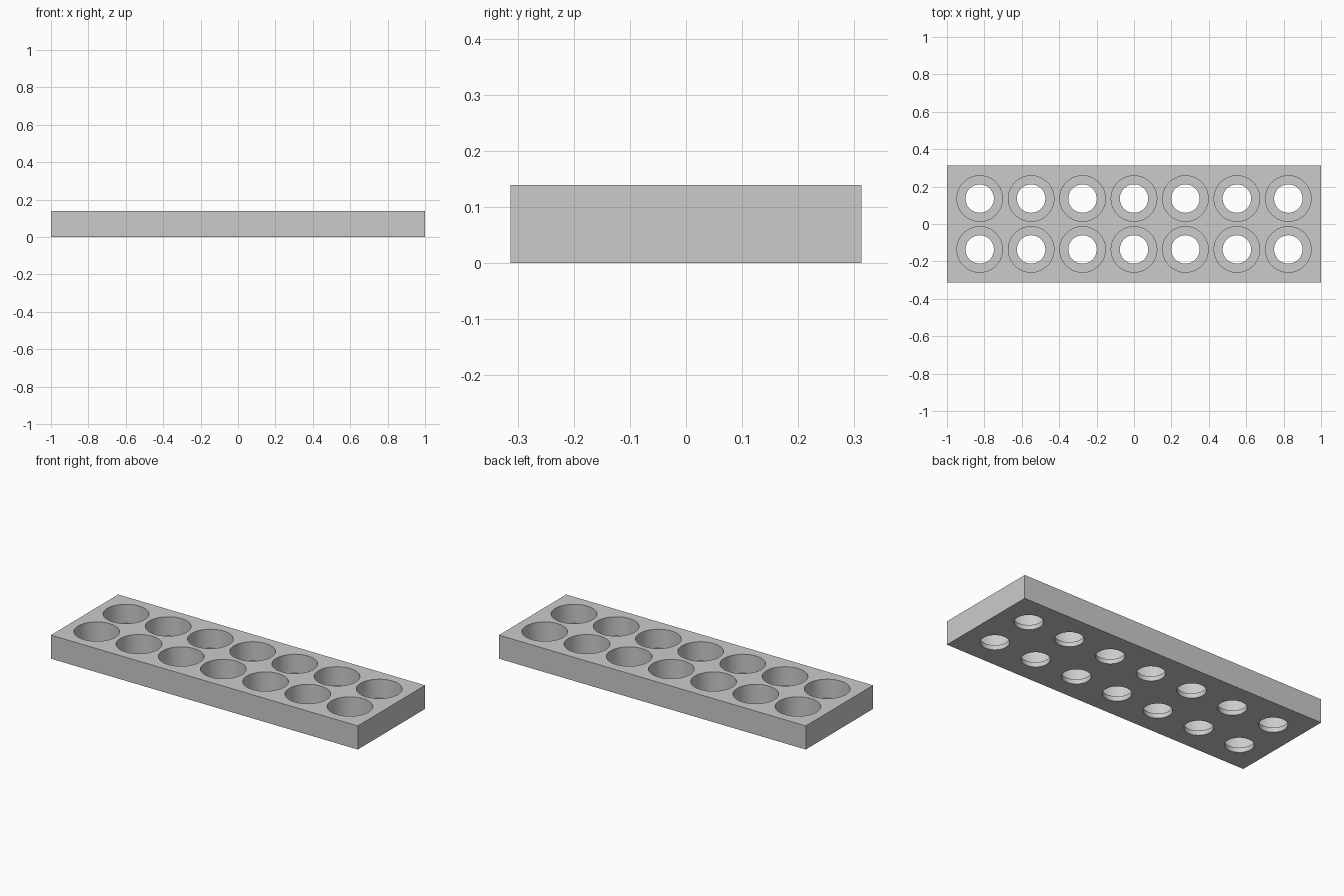
import bpy, bmesh, math

if "Cube" in bpy.data.objects:
    bpy.data.objects.remove(bpy.data.objects["Cube"])

LENGTH, WIDTH, HEIGHT = 2.0, 0.626, 0.139
PITCH, ROW_Y = 0.275, 0.136
BORE_R, HOLE_R, FLOOR = 0.122, 0.076, 0.0275
SIDES = 64


def new_object(name, bm):
    bmesh.ops.recalc_face_normals(bm, faces=bm.faces)
    mesh = bpy.data.meshes.new(name)
    bm.to_mesh(mesh)
    bm.free()
    obj = bpy.data.objects.new(name, mesh)
    bpy.context.collection.objects.link(obj)
    return obj


def add_stepped_plug(bm, cx, cy):
    """Closed plug: narrow through hole below, wide bore above."""
    profile = [(HOLE_R, -0.05), (HOLE_R, FLOOR), (BORE_R, FLOOR), (BORE_R, HEIGHT + 0.05)]
    angles = [2 * math.pi * i / SIDES for i in range(SIDES)]
    rings = [[bm.verts.new((cx + r * math.cos(a), cy + r * math.sin(a), z)) for a in angles]
             for r, z in profile]
    for low, high in zip(rings, rings[1:]):
        for i in range(SIDES):
            j = (i + 1) % SIDES
            bm.faces.new((low[i], low[j], high[j], high[i]))
    bm.faces.new(rings[0][::-1])
    bm.faces.new(rings[-1])


# Solid block
bm = bmesh.new()
bmesh.ops.create_cube(bm, size=1)
for v in bm.verts:
    v.co = (v.co.x * LENGTH, v.co.y * WIDTH, (v.co.z + 0.5) * HEIGHT)
tray = new_object("tray_block", bm)

grey = bpy.data.materials.new("light grey")
grey.diffuse_color = (0.6, 0.6, 0.6, 1)
grey.use_nodes = True
grey.node_tree.nodes["Principled BSDF"].inputs["Base Color"].default_value = grey.diffuse_color
tray.data.materials.append(grey)

# Two rows of seven stepped holes
bm = bmesh.new()
for col in range(-3, 4):
    for side in (-1, 1):
        add_stepped_plug(bm, col * PITCH, side * ROW_Y)
cutter = new_object("hole_cutter", bm)
cutter.data.materials.append(grey)
cutter.hide_render = True

# Cut the holes, then drop the cutter
cut = tray.modifiers.new("holes", 'BOOLEAN')
cut.operation = 'DIFFERENCE'
cut.solver = 'EXACT'
cut.object = cutter
bpy.context.view_layer.objects.active = tray
tray.select_set(True)
bpy.ops.object.modifier_apply(modifier=cut.name)
bpy.data.objects.remove(cutter)

# Round walls smooth, rims sharp
bpy.ops.object.shade_smooth_by_angle(angle=math.radians(30))
